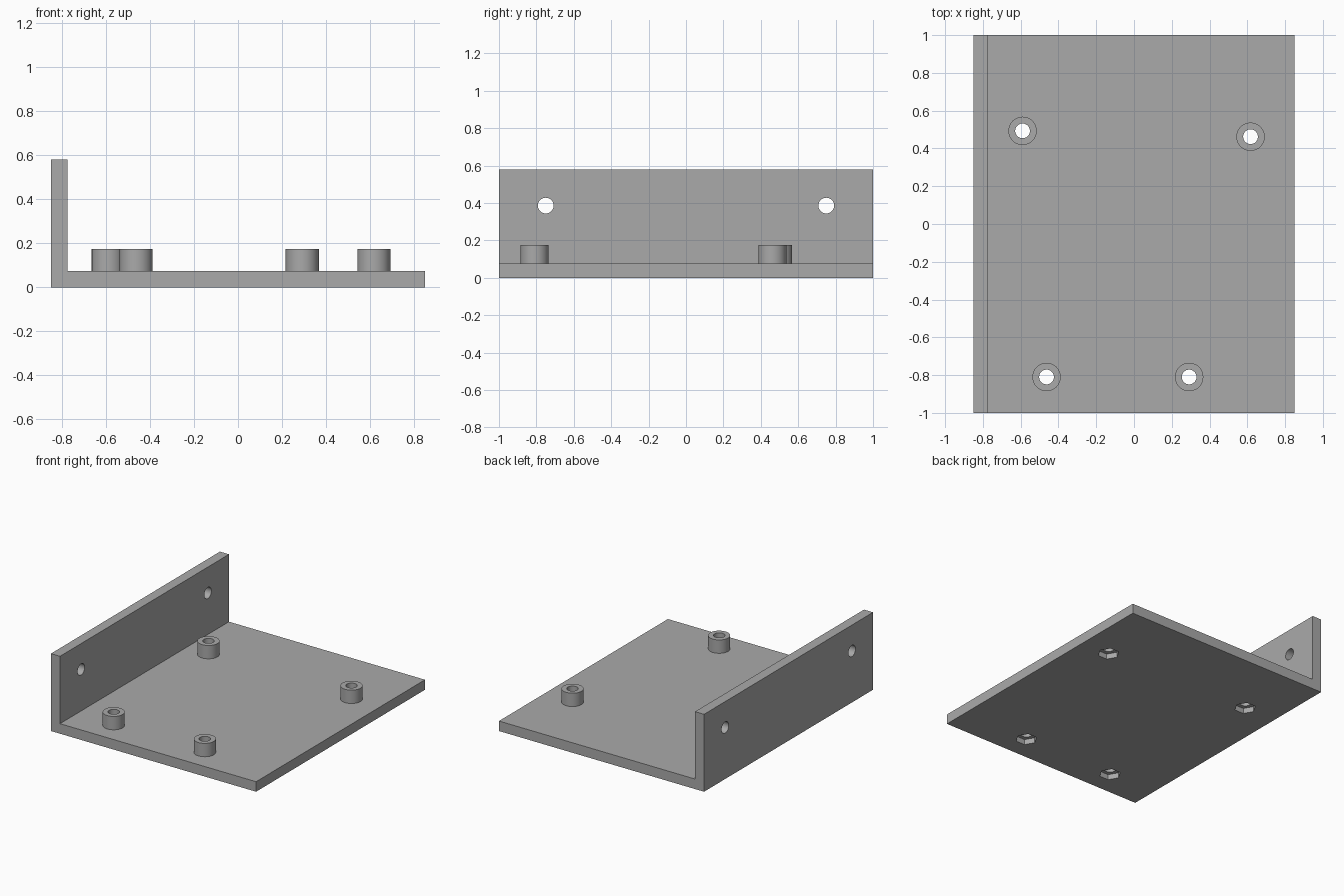
import bpy
import bmesh
import math
from mathutils import Vector

if "Cube" in bpy.data.objects:
    bpy.data.objects.remove(bpy.data.objects["Cube"], do_unlink=True)

# Overall sizes
HALF_X, HALF_Y = 0.85, 1.0
THICK, WALL_TOP = 0.075, 0.58
BOSS_TOP, BOSS_R, BOLT_R = 0.175, 0.075, 0.039
NUT_R, NUT_DEPTH = 0.075, 0.04
MOUNTS = [(-0.59, 0.493), (0.617, 0.462), (-0.463, -0.81), (0.292, -0.81)]

grey = bpy.data.materials.new("grey")
grey.use_nodes = True
COLOUR = (0.4, 0.4, 0.4, 1)
grey.diffuse_color = COLOUR
grey.node_tree.nodes["Principled BSDF"].inputs["Base Color"].default_value = COLOUR


def prism(name, outline, direction):
    """Extrude a closed outline along a direction."""
    bm = bmesh.new()
    face = bm.faces.new([bm.verts.new(p) for p in outline])
    top = bmesh.ops.extrude_face_region(bm, geom=[face])["geom"]
    bmesh.ops.translate(bm, vec=direction,
                        verts=[v for v in top if isinstance(v, bmesh.types.BMVert)])
    bmesh.ops.recalc_face_normals(bm, faces=bm.faces)
    mesh = bpy.data.meshes.new(name)
    bm.to_mesh(mesh)
    bm.free()
    mesh.materials.append(grey)
    obj = bpy.data.objects.new(name, mesh)
    bpy.context.collection.objects.link(obj)
    return obj


def post(name, centre, radius, direction, sides=48):
    """Round or many-sided bar, along x or z."""
    pts = []
    for i in range(sides):
        a = math.tau * i / sides
        u, v = radius * math.cos(a), radius * math.sin(a)
        offset = (0, u, v) if direction[0] else (u, v, 0)
        pts.append(Vector(centre) + Vector(offset))
    return prism(name, pts, direction)


def combine(target, tool, operation):
    """Apply a boolean and discard the tool."""
    mod = target.modifiers.new("boolean", "BOOLEAN")
    mod.operation, mod.object, mod.solver = operation, tool, "EXACT"
    bpy.context.view_layer.objects.active = target
    bpy.ops.object.modifier_apply(modifier=mod.name)
    bpy.data.objects.remove(tool, do_unlink=True)


# Base plate and side wall as one L profile
inner = THICK - HALF_X
profile = [(-HALF_X, 0), (HALF_X, 0), (HALF_X, THICK),
           (inner, THICK), (inner, WALL_TOP), (-HALF_X, WALL_TOP)]
bracket = prism("mounting_bracket", [(x, -HALF_Y, z) for x, z in profile],
                (0, 2 * HALF_Y, 0))

# Standoffs with bolt holes and hexagonal nut pockets underneath
for x, y in MOUNTS:
    base = THICK / 2
    combine(bracket, post("standoff", (x, y, base), BOSS_R, (0, 0, BOSS_TOP - base)), "UNION")
    combine(bracket, post("bolt_hole", (x, y, -0.1), BOLT_R, (0, 0, 0.5)), "DIFFERENCE")
    combine(bracket, post("nut_pocket", (x, y, -0.1), NUT_R, (0, 0, 0.1 + NUT_DEPTH), 6),
            "DIFFERENCE")

# Fixing holes through the wall
for y in (-0.75, 0.75):
    combine(bracket, post("fixing_hole", (-1, y, 0.386), 0.042, (0.4, 0, 0)), "DIFFERENCE")

# Smooth round walls, sharp edges
bpy.ops.object.select_all(action="DESELECT")
bracket.select_set(True)
bpy.context.view_layer.objects.active = bracket
bpy.ops.object.shade_smooth_by_angle(angle=math.radians(30))
